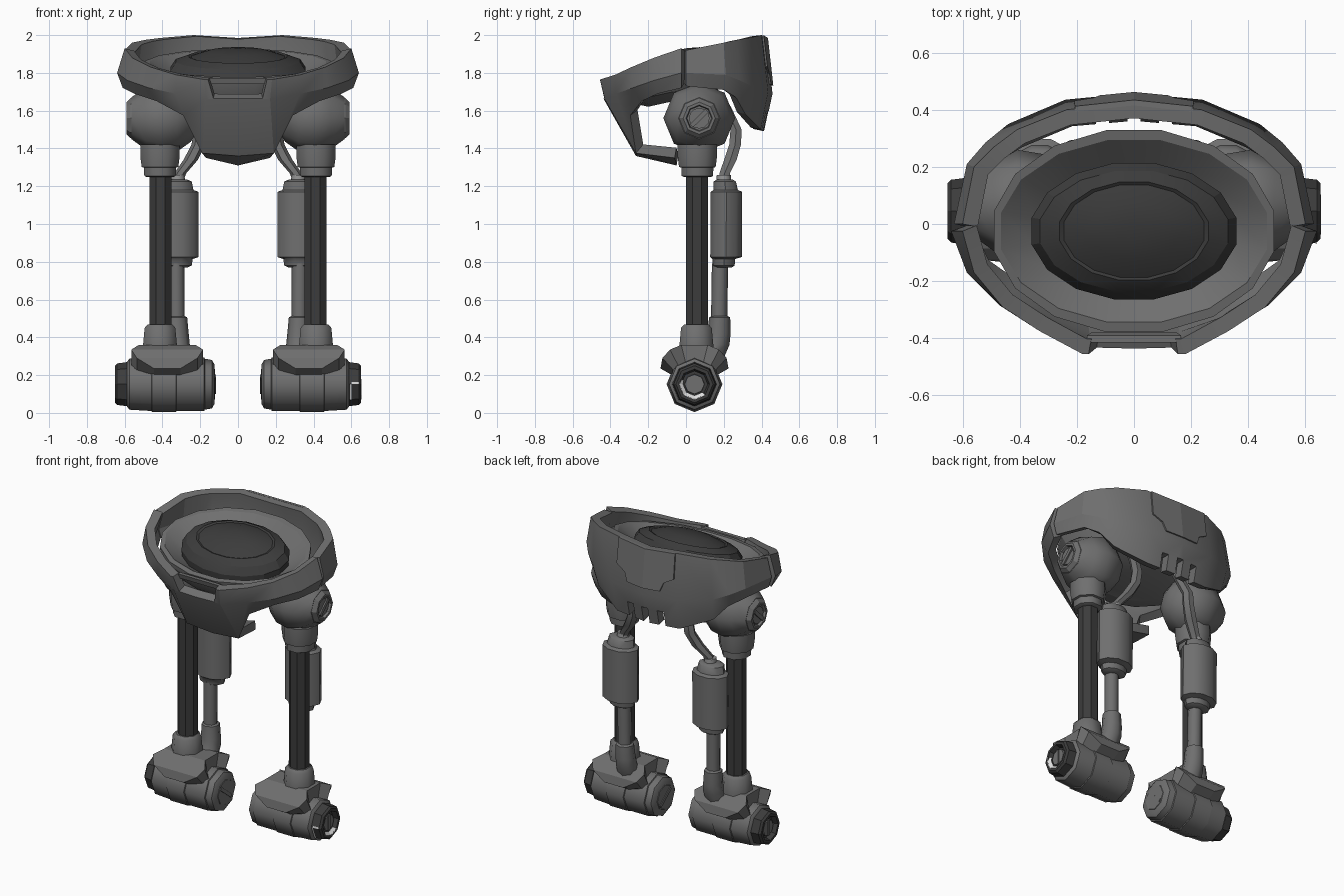
import bpy, bmesh, math
from mathutils import Vector

if "Cube" in bpy.data.objects:
    bpy.data.objects.remove(bpy.data.objects["Cube"])


def material(name, v):
    m = bpy.data.materials.new(name)
    m.diffuse_color = (v, v, v, 1)
    m.use_nodes = True
    m.node_tree.nodes["Principled BSDF"].inputs["Base Color"].default_value = m.diffuse_color
    return m


BODY = material("body grey", 0.16)
DARK = material("dark grey", 0.045)
HOSE = material("light grey", 0.3)
WHITE = material("white", 0.75)


def smooth_by_angle(ob, angle):
    for o in bpy.context.selected_objects:
        o.select_set(False)
    bpy.context.view_layer.objects.active = ob
    ob.select_set(True)
    bpy.ops.object.shade_smooth_by_angle(angle=math.radians(angle))


def finish(name, bm, mat, mirror=False, smooth=25):
    bmesh.ops.recalc_face_normals(bm, faces=bm.faces)
    me = bpy.data.meshes.new(name)
    bm.to_mesh(me)
    bm.free()
    me.materials.append(mat)
    ob = bpy.data.objects.new(name, me)
    bpy.context.collection.objects.link(ob)
    if smooth:
        smooth_by_angle(ob, smooth)
    if mirror:
        ob.modifiers.new("Mirror", 'MIRROR').use_mirror_merge = False
    return ob


def loft(bm, rings):
    """Skin closed rings of points and cap both ends."""
    vs = [[bm.verts.new(p) for p in r] for r in rings]
    n = len(vs[0])
    for a, b in zip(vs, vs[1:]):
        for i in range(n):
            bm.faces.new((a[i], a[(i + 1) % n], b[(i + 1) % n], b[i]))
    bm.faces.new(vs[0])
    bm.faces.new(vs[-1])


def lathe(name, axis, rings, mat, sides=8, phase=0.0, smooth=47, wide=1.0):
    """Mirrored pair of solids; rings: (x, y, z, radius) across the axis."""
    pts = []
    for x, y, z, r in rings:
        ring = []
        for i in range(sides):
            a = 2 * math.pi * (i + phase) / sides
            c, s = r * math.cos(a), r * math.sin(a)
            ring.append((x, y + s, z + c) if axis == 'x' else (x + c * wide, y + s, z))
        pts.append(ring)
    bm = bmesh.new()
    loft(bm, pts)
    return finish(name, bm, mat, True, smooth)


def along(axis, a, b, prof):
    """Turn (position, radius) pairs into rings on a straight axis."""
    return [(p, a, b, r) if axis == 'x' else (a, b, p, r) for p, r in prof]


def box(name, loc, size, mat, turn=0.0, mirror=False):
    bm = bmesh.new()
    bmesh.ops.create_cube(bm, size=1)
    c, s = math.cos(turn), math.sin(turn)
    for v in bm.verts:
        x, y, z = (a * b for a, b in zip(v.co, size))
        v.co = Vector((x, y * c - z * s, y * s + z * c)) + Vector(loc)
    return finish(name, bm, mat, mirror, 0)


def cut(ob, cutter):
    m = ob.modifiers.new("Cut", 'BOOLEAN')
    m.operation = 'DIFFERENCE'
    m.solver = 'EXACT'
    m.object = cutter
    cutter.hide_render = True
    cutter.hide_viewport = True


def shell(name, cols, thick):
    """Half shell from columns of points at x >= 0, the last on x = 0."""
    full = cols + [[(-x, y, z) for x, y, z in c] for c in reversed(cols[:-1])]
    bm = bmesh.new()
    vs = [[bm.verts.new(p) for p in c] for c in full]
    for a, b in zip(vs, vs[1:]):
        for i in range(min(len(a), len(b)) - 1):
            bm.faces.new((a[i], b[i], b[i + 1], a[i + 1]))
    ob = finish(name, bm, BODY, smooth=0)
    me = ob.data
    if sum(p.normal.dot(Vector((p.center.x, p.center.y, 0))) for p in me.polygons) < 0:
        me.flip_normals()
    m = ob.modifiers.new("Thickness", 'SOLIDIFY')
    m.thickness, m.offset, m.use_even_offset = thick, -1, True
    bpy.context.view_layer.objects.active = ob
    bpy.ops.object.modifier_apply(modifier=m.name)
    smooth_by_angle(ob, 24)
    return ob


# Front pelvis shell with crotch guard
front = shell("front_pelvis_shell", [
    [(0.60, -0.025, 1.93), (0.64, -0.025, 1.80), (0.61, -0.025, 1.72)],
    [(0.56, -0.17, 1.88), (0.585, -0.17, 1.76), (0.55, -0.15, 1.69)],
    [(0.46, -0.29, 1.83), (0.47, -0.285, 1.72), (0.43, -0.235, 1.65)],
    [(0.33, -0.375, 1.79), (0.33, -0.37, 1.69), (0.29, -0.295, 1.575)],
    [(0.18, -0.455, 1.765), (0.17, -0.43, 1.66), (0.19, -0.265, 1.375), (0.17, -0.06, 1.35)],
    [(0, -0.46, 1.765), (0, -0.435, 1.66), (0, -0.265, 1.36), (0, -0.05, 1.31)]], 0.055)

# Trapezoid notch in the front rim, with a lip behind it
bm = bmesh.new()
loft(bm, [[(-w, y, 1.90), (w, y, 1.90), (w * 0.72, y, z), (-w * 0.72, y, z)]
          for y, w, z in ((-0.56, 0.20, 1.605), (-0.36, 0.17, 1.70))])
cut(front, finish("notch_cutter", bm, BODY, smooth=0))
bm = bmesh.new()
loft(bm, [[(-w, y, z), (w, y, z), (w, y + 0.025, z), (-w, y + 0.025, z)]
          for w, y, z in ((0.15, -0.405, 1.74), (0.165, -0.415, 1.772))])
finish("notch_lip", bm, BODY, smooth=0)

# Back pelvis shell with three vents
b3 = [(0.235, 0.40, 2.0), (0.24, 0.435, 1.70), (0.23, 0.395, 1.50)]
b4 = [(0, 0.425, 1.985), (0, 0.458, 1.69), (0, 0.415, 1.49)]
back = shell("back_pelvis_shell", [
    [(0.60, 0.0, 1.92), (0.63, 0.0, 1.80), (0.61, 0.0, 1.73)],
    [(0.56, 0.20, 1.96), (0.585, 0.21, 1.79), (0.56, 0.20, 1.71)],
    [(0.49, 0.27, 1.975), (0.52, 0.285, 1.76), (0.495, 0.265, 1.67)],
    [(0.41, 0.33, 1.985), (0.44, 0.35, 1.73), (0.42, 0.315, 1.58)], b3, b4], 0.055)
for x in (-0.11, 0, 0.11):
    cut(back, box("vent_cutter", (x, 0.43, 1.53), (0.045, 0.3, 0.13), BODY))


# Raised stepped panel on the back shell
def on_back(u, v, off):
    a = [Vector(p).lerp(Vector(q), v) for p, q in ((b4[0], b4[1]), (b3[0], b3[1]))]
    return a[0].lerp(a[1], u) + Vector((0, off, 0))


bm = bmesh.new()
half = [(0, 0), (0.88, 0), (0.88, 0.55), (0.6, 0.66), (0.5, 0.85), (0, 0.85)]
loft(bm, [[on_back(u, v, off) for u, v in half] for off in (-0.01, 0.009)])
finish("back_panel", bm, BODY, True, 0)


# Tilted waist bowl and dark plug
def bowl(name, prof, mat, smooth):
    n = 16
    rings = []
    for rx, ry, off in prof:
        ring = []
        for i in range(n):
            a = 2 * math.pi * (i + 0.5) / n
            y = -0.025 + ry * math.sin(a)
            ring.append((rx * math.cos(a), y, 1.855 + 0.22 * y + off))
        rings.append(ring)
    bm = bmesh.new()
    loft(bm, rings)
    finish(name, bm, mat, False, smooth)


bowl("waist_bowl", [(0.28, 0.18, -0.19), (0.42, 0.29, -0.14), (0.50, 0.355, -0.03),
                    (0.50, 0.36, 0.0), (0.475, 0.325, 0.0), (0.36, 0.24, -0.07),
                    (0.2, 0.14, -0.07)], BODY, 24)
bowl("waist_plug", [(0.36, 0.24, -0.08), (0.365, 0.243, -0.03), (0.335, 0.215, 0.015),
                    (0.265, 0.175, 0.04), (0.25, 0.165, 0.035), (0.16, 0.10, 0.065),
                    (0.05, 0.03, 0.075)], DARK, 22)

# Hips
HY, HZ = 0.07, 1.56
lathe("hip_joint", 'x', along('x', HY, HZ, [
    (0.21, 0.06), (0.25, 0.125), (0.32, 0.175), (0.41, 0.19), (0.49, 0.165),
    (0.565, 0.11)]), BODY)
lathe("hip_cap", 'x', along('x', HY, HZ, [
    (0.545, 0.115), (0.57, 0.105), (0.59, 0.085), (0.59, 0.07), (0.572, 0.065)]),
    BODY, smooth=0)
lathe("hip_bolt", 'x', along('x', HY, HZ, [(0.56, 0.055), (0.58, 0.055)]), BODY, 12)
box("hip_bolt_slot", (0.58, HY, HZ), (0.018, 0.024, 0.115), BODY, -0.8, True)
lathe("hip_collar", 'z', along('z', 0.413, 0.06, [
    (1.25, 0.08), (1.255, 0.09), (1.298, 0.092), (1.302, 0.105), (1.36, 0.113),
    (1.42, 0.113)]), BODY, phase=0.5)

# Main leg struts
lathe("leg_strut", 'z', along('z', 0.41, 0.058, [(0.44, 0.063), (1.27, 0.063)]),
      DARK, phase=0.5, smooth=0)

# Broad pistons behind the struts
lathe("piston_body", 'z', [
    (0.328, 0.20, 0.77, 0.045), (0.328, 0.20, 0.78, 0.06), (0.328, 0.20, 0.815, 0.064),
    (0.33, 0.212, 0.825, 0.088), (0.33, 0.214, 1.17, 0.088), (0.33, 0.21, 1.18, 0.068),
    (0.33, 0.205, 1.225, 0.062), (0.33, 0.205, 1.235, 0.045)], BODY, 10, wide=1.38)
lathe("piston_rod", 'z', [(0.325, 0.175, 0.46, 0.043), (0.327, 0.18, 0.79, 0.043)], BODY)
lathe("piston_socket", 'z', [
    (0.325, 0.13, 0.29, 0.07), (0.32, 0.165, 0.36, 0.065), (0.322, 0.175, 0.42, 0.061),
    (0.325, 0.178, 0.505, 0.056), (0.325, 0.178, 0.513, 0.042)], BODY)

# Hoses from the pistons to the pelvis
lathe("hose", 'z', [
    (0.325, 0.20, 1.22, 0.032), (0.305, 0.205, 1.27, 0.032), (0.25, 0.235, 1.34, 0.038),
    (0.21, 0.26, 1.42, 0.036), (0.20, 0.265, 1.50, 0.034), (0.18, 0.22, 1.60, 0.032),
    (0.17, 0.17, 1.70, 0.03)], BODY, 6)
lathe("hose_fitting", 'z', along('z', 0.32, 0.20, [(1.22, 0.04), (1.26, 0.037)]), HOSE)

# Ankles: collar on a saddle that wraps the foot drum
lathe("ankle_collar", 'z', along('z', 0.413, 0.055, [
    (0.32, 0.10), (0.36, 0.097), (0.45, 0.088), (0.468, 0.07)]), BODY, phase=0.5)
bm = bmesh.new()
section = [(-0.18, 0.235, 0.07), (-0.17, 0.29, 0.16), (-0.13, 0.335, 0.19),
           (-0.07, 0.36, 0.15), (0.07, 0.36, 0.15), (0.13, 0.335, 0.19),
           (0.17, 0.29, 0.16), (0.18, 0.235, 0.07)]
loft(bm, [[(0.375 + s * w, 0.045 + y * k, zz) for s, k, zz in
           ((-1, 1, z), (1, 1, z), (1, 0.66, 0.2 + 0.5 * (z - 0.235)),
            (-1, 0.66, 0.2 + 0.5 * (z - 0.235)))] for y, z, w in section])
finish("ankle_plate", bm, BODY, True, 0)

# Feet: sideways drums with end caps
FY, FZ = 0.045, 0.152
lathe("foot_drum", 'x', along('x', FY, FZ, [
    (0.125, 0.105), (0.138, 0.128), (0.176, 0.135), (0.179, 0.142), (0.325, 0.142),
    (0.328, 0.148), (0.455, 0.148), (0.458, 0.142), (0.575, 0.135), (0.59, 0.115)]), BODY)
lathe("foot_inner_bolt", 'x', along('x', FY, FZ, [(0.122, 0.08), (0.13, 0.085)]), BODY)
box("foot_inner_slot", (0.122, FY, FZ), (0.01, 0.022, 0.14), BODY, 0.9, True)
lathe("foot_outer_cap", 'x', along('x', FY, FZ, [
    (0.58, 0.118), (0.60, 0.115), (0.64, 0.11), (0.652, 0.098), (0.652, 0.08),
    (0.62, 0.07)]), DARK, smooth=0)
lathe("foot_outer_bolt", 'x', along('x', FY, FZ, [(0.60, 0.055), (0.637, 0.052)]), BODY)
box("foot_outer_slot", (0.638, FY, FZ), (0.008, 0.018, 0.095), BODY, 0, True)


# White marks on the right foot cap: arc inside, two strips outside
def cap_mark(name, edges, angles):
    bm = bmesh.new()
    arc = [[bm.verts.new((x, FY + r * math.sin(a), FZ + r * math.cos(a))) for r, x in edges]
           for a in map(math.radians, angles)]
    for a, b in zip(arc, arc[1:]):
        bm.faces.new((a[0], a[1], b[1], b[0]))
    finish(name, bm, WHITE, smooth=0)


cap_mark("cap_arc", ((0.083, 0.654), (0.060, 0.636)), (135, 180, 225, 270, 290))
cap_mark("cap_side_strip", ((0.1185, 0.592), (0.1175, 0.600)), (225, 270))
cap_mark("cap_top_strip", ((0.117, 0.60), (0.1125, 0.64)), (270, 276))
